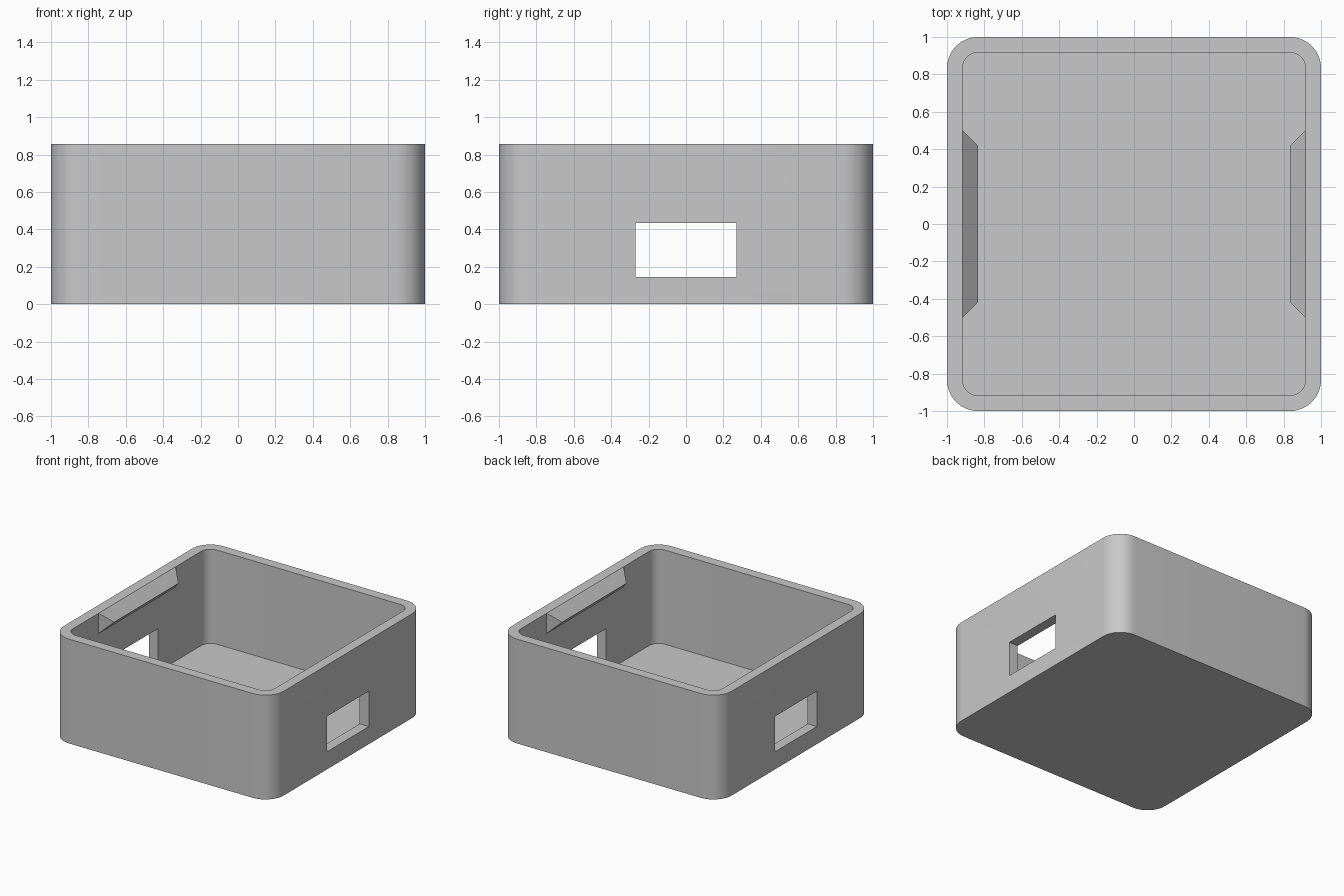
import bpy, bmesh, math

if "Cube" in bpy.data.objects:
    bpy.data.objects.remove(bpy.data.objects["Cube"], do_unlink=True)

HEIGHT = 0.857
WALL = 0.083
INNER = 1 - WALL

grey = bpy.data.materials.new("light_grey")
colour = (0.58, 0.58, 0.58, 1)
grey.diffuse_color = colour
grey.use_nodes = True
grey.node_tree.nodes["Principled BSDF"].inputs["Base Color"].default_value = colour


def to_object(name, bm):
    bmesh.ops.recalc_face_normals(bm, faces=bm.faces)
    mesh = bpy.data.meshes.new(name)
    bm.to_mesh(mesh)
    bm.free()
    mesh.materials.append(grey)
    obj = bpy.data.objects.new(name, mesh)
    bpy.context.collection.objects.link(obj)
    return obj


def rounded_block(name, half, radius, z0, z1, steps=12):
    """Upright square prism with rounded vertical corners."""
    bm = bmesh.new()
    ring = []
    for corner in range(4):
        mid = math.radians(45 + 90 * corner)
        cx = math.copysign(half - radius, math.cos(mid))
        cy = math.copysign(half - radius, math.sin(mid))
        for i in range(steps + 1):
            a = math.radians(90 * corner + 90 * i / steps)
            ring.append(bm.verts.new((cx + radius * math.cos(a),
                                      cy + radius * math.sin(a), z0)))
    base = bm.faces.new(ring)
    top = bmesh.ops.extrude_face_region(bm, geom=[base], use_keep_orig=True)["geom"]
    bmesh.ops.translate(bm, vec=(0, 0, z1 - z0),
                        verts=[v for v in top if isinstance(v, bmesh.types.BMVert)])
    return to_object(name, bm)


def box(name, size, centre):
    bm = bmesh.new()
    bmesh.ops.create_cube(bm, size=1)
    bmesh.ops.scale(bm, vec=size, verts=bm.verts)
    bmesh.ops.translate(bm, vec=centre, verts=bm.verts)
    return to_object(name, bm)


def cut(target, cutter):
    cutter.hide_render = True
    mod = target.modifiers.new("cut", 'BOOLEAN')
    mod.operation = 'DIFFERENCE'
    mod.solver = 'EXACT'
    mod.object = cutter
    bpy.context.view_layer.objects.active = target
    bpy.ops.object.modifier_apply(modifier=mod.name)
    bpy.data.objects.remove(cutter, do_unlink=True)


# Open tray: rounded shell, hollowed, with a window through both side walls
tray = rounded_block("tray", 1, 0.167, 0, HEIGHT)
cut(tray, rounded_block("cavity_cutter", INNER, 0.085, WALL, HEIGHT + 0.2))
cut(tray, box("window_cutter", (3, 0.54, 0.29), (0, 0, 0.29)))

bpy.ops.object.select_all(action='DESELECT')
tray.select_set(True)
bpy.context.view_layer.objects.active = tray
bpy.ops.object.shade_smooth_by_angle(angle=math.radians(30))


# Snap ridges: wedges with hipped ends just under the rim
def snap_ridge(name, side):
    bm = bmesh.new()
    wall_x, tip_x = side * INNER, side * (INNER - WALL)
    top, mid, low = HEIGHT, HEIGHT - WALL, HEIGHT - 2 * WALL
    ends = []
    for s in (-1, 1):
        ends.append([bm.verts.new(p) for p in ((wall_x, s * 0.5, top),
                                               (tip_x, s * (0.5 - WALL), mid),
                                               (wall_x, s * 0.5, low))])
    near, far = ends
    bm.faces.new(near)
    bm.faces.new(far)
    for i in range(3):
        j = (i + 1) % 3
        bm.faces.new((near[i], near[j], far[j], far[i]))
    return to_object(name, bm)


snap_ridge("left_snap_ridge", 1)
snap_ridge("right_snap_ridge", -1)
